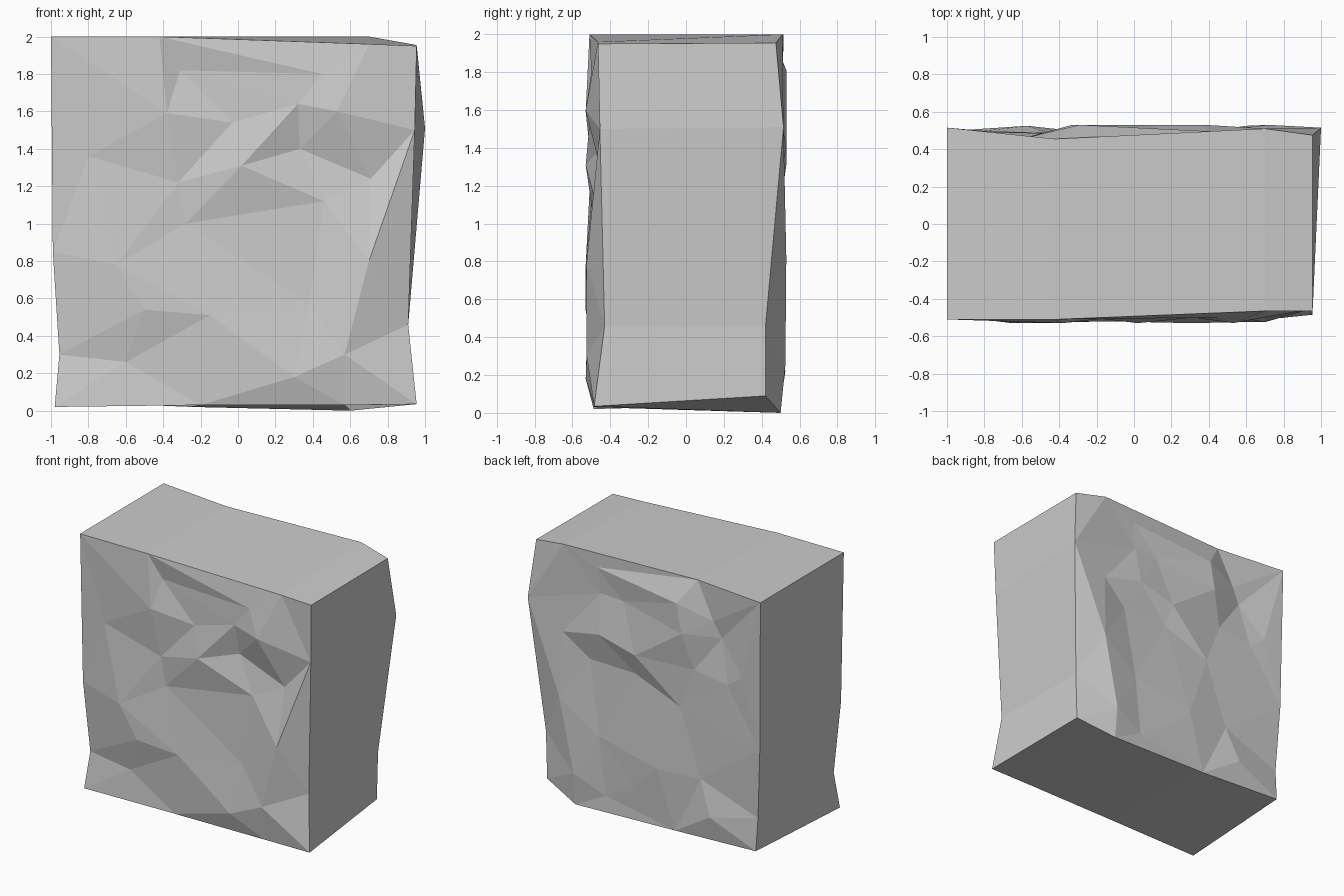
import bpy, bmesh
from mathutils import Vector
from mathutils.geometry import delaunay_2d_cdt

# Rims of the block (x, z, y), in matching order
front_rim = [(-.98, .02, -.49), (-.955, .3, -.45), (-.99, .85, -.49), (-1, 2, -.51),
             (-.42, 2, -.51), (.7, 1.96, -.465), (.955, 1.95, -.465), (.945, 1.5, -.455),
             (.91, .46, -.43), (.955, .035, -.485), (.57, .03, -.48), (-.2, .03, -.49)]
back_rim = [(-.95, .05, .5), (-.955, .3, .48), (-.985, .85, .5), (-1, 2, .515),
            (-.42, 2, .455), (.7, 2, .51), (.955, 1.955, .475), (1, 1.51, .515),
            (.91, .46, .42), (.9, .09, .42), (.6, 0, .5), (-.25, .02, .49)]

# Chipped relief points (x, z, y)
front_chips = [(-.31, 1.82, -.48), (-.38, 1.59, -.53), (-.03, 1.54, -.49), (-.32, 1.22, -.49),
               (-.8, 1.36, -.5), (-.65, .78, -.53), (-.28, 1, -.485), (-.15, .51, -.52),
               (-.5, .54, -.53), (-.6, .26, -.47), (.3, .18, -.53), (.38, .57, -.49),
               (.46, 1.12, -.48), (.7, .8, -.525), (.57, .3, -.525), (.45, 1.8, -.5),
               (.71, 1.24, -.44), (.02, 1.31, -.53), (.33, 1.4, -.45), (.32, 1.64, -.5),
               (.53, 1.6, -.53)]
back_chips = [(.42, 1.89, .495), (.39, 1.69, .485), (.2, 1.68, .485), (.705, 1.32, .51),
              (.38, 1.39, .53), (.07, 1.31, .53), (.49, 1.15, .475), (.1, 1.14, .475),
              (-.29, 1.81, .53), (-.56, 1.72, .465), (-.33, 1.585, .53), (-.625, 1.6, .45),
              (-.41, 1.31, .485), (.72, .82, .53), (.4, .58, .495), (-.29, .99, .485),
              (-.83, 1.36, .5), (-.107, .47, .515), (-.47, .48, .49), (-.57, .22, .525),
              (.1, .28, .5), (.35, .13, .49), (.6, .25, .525), (-.7, 1.27, .49)]

# Chip ridges, as runs of point numbers (rim first, then chips)
front_ridges = [(3, 13, 12, 4), (12, 14, 31, 32, 28, 30, 29, 31), (32, 27, 5), (13, 15, 29),
                (15, 18, 24, 25, 8), (2, 16, 17, 2), (17, 19, 20, 21, 1),
                (18, 19, 22, 26, 25, 23, 19), (10, 26, 8), (24, 23)]
back_ridges = [(5, 12, 13, 15, 16, 17, 14, 13), (15, 18, 19, 17), (4, 20, 22, 21, 23, 24, 22),
               (24, 35, 28, 23), (19, 27, 29, 26, 25, 18), (29, 30, 31, 0), (29, 32, 33, 34, 25)]

bm = bmesh.new()


def chipped_face(rim, chips, ridges):
    """Triangulated relief inside a rim; returns the rim vertices."""
    pts = rim + chips
    verts = [bm.verts.new((x, y, z)) for x, z, y in pts]
    edges = [e for run in ridges for e in zip(run, run[1:])]
    _, _, tris, orig, _, _ = delaunay_2d_cdt(
        [Vector((x, z)) for x, z, _ in pts], edges, [list(range(len(rim)))], 1, 1e-5)
    for t in tris:
        bm.faces.new([verts[orig[i][0]] for i in t])
    return verts[:len(rim)]


# Front and back reliefs, then the plain sides between them
a = chipped_face(front_rim, front_chips, front_ridges)
b = chipped_face(back_rim, back_chips, back_ridges)
n = len(a)
for i in range(n):
    j = (i + 1) % n
    bm.faces.new((a[i], a[j], b[j], b[i]))

bmesh.ops.recalc_face_normals(bm, faces=bm.faces)
mesh = bpy.data.meshes.new("stone_block")
bm.to_mesh(mesh)
bm.free()
bpy.context.collection.objects.link(bpy.data.objects.new("stone_block", mesh))
